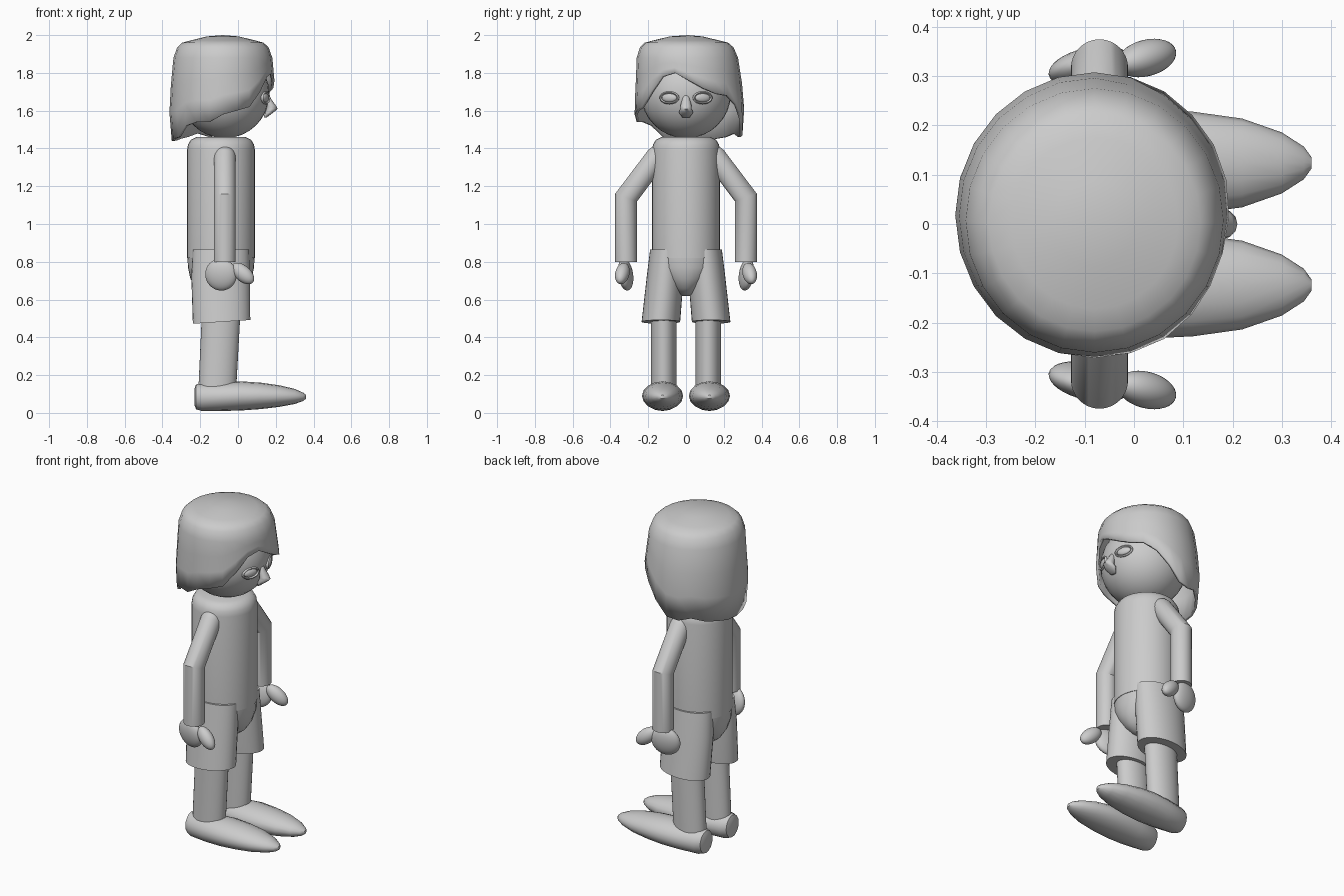
import bpy, bmesh, math
from mathutils import Vector

if "Cube" in bpy.data.objects:
    bpy.data.objects.remove(bpy.data.objects["Cube"])


def finish(name, bm, angle=40):
    bmesh.ops.recalc_face_normals(bm, faces=bm.faces)
    me = bpy.data.meshes.new(name)
    bm.to_mesh(me)
    bm.free()
    ob = bpy.data.objects.new(name, me)
    bpy.context.collection.objects.link(ob)
    bpy.ops.object.select_all(action='DESELECT')
    ob.select_set(True)
    bpy.context.view_layer.objects.active = ob
    bpy.ops.object.shade_smooth_by_angle(angle=math.radians(angle))
    return ob


def loft(name, rings, side=1, n=32, angle=40):
    """Skin elliptical rings given as (centre, half-axis u, half-axis v)."""
    bm = bmesh.new()
    loops = []
    for c, u, v in rings:
        loop = []
        for i in range(n):
            a = 2 * math.pi * i / n
            p = Vector(c) + Vector(u) * math.cos(a) + Vector(v) * math.sin(a)
            p.y *= side
            loop.append(bm.verts.new(p))
        loops.append(loop)
    for a, b in zip(loops, loops[1:]):
        for i in range(n):
            j = (i + 1) % n
            bm.faces.new((a[i], a[j], b[j], b[i]))
    bm.faces.new(loops[0])
    bm.faces.new(loops[-1])
    return finish(name, bm, angle)


def flat(x, y, z, rx, ry, tilt=0):
    return ((x, y, z), (rx, 0, tilt), (0, ry, 0))


def ball(name, loc, radii, rot=(0, 0, 0), seg=32):
    bm = bmesh.new()
    bmesh.ops.create_uvsphere(bm, u_segments=seg, v_segments=seg // 2, radius=1)
    ob = finish(name, bm)
    ob.location, ob.scale = loc, radii
    ob.rotation_euler = [math.radians(r) for r in rot]
    return ob


# Torso with rounded shoulders, and pelvis tapering to the crotch
loft("torso", [flat(-.09, 0, z, r, r) for z, r in
               [(.82, .18), (1.39, .18), (1.42, .175), (1.445, .16), (1.46, .13)]])
loft("pelvis", [flat(-.09, 0, z, rx, ry) for z, rx, ry in
                [(.84, .178, .178), (.77, .175, .175), (.71, .162, .13),
                 (.66, .13, .085), (.63, .09, .05), (.62, .05, .025)]])

for s, tag in ((1, "left"), (-1, "right")):
    # Arm: domed shoulder, mitred elbow, straight forearm
    up, across = Vector((0, -.605, .8)), Vector((0, .046, .035))
    sh = Vector((-.07, .155, 1.355))
    arm = [(sh + up * (.058 * math.sin(t)), (.058 * math.cos(t), 0, 0),
            across * math.cos(t)) for t in (1.5, 1.15, .8, .4, 0)]
    arm += [((-.07, .317, 1.14), (.058, 0, 0), (0, .058, .02)),
            ((-.07, .317, .80), (.058, 0, 0), (0, .058, 0))]
    loft(tag + "_arm", arm, s, angle=30)
    # Hand and thumb
    ball(tag + "_hand", (-.09, s * .32, .732), (.085, .037, .085), (s * -8, 0, s * 12))
    ball(tag + "_thumb", (.025, s * .337, .738), (.073, .037, .042), (0, 40, s * 15))
    # Shorts leg, shin
    loft(tag + "_shorts", [flat(-.09, .098, .865, .15, .092),
                           flat(-.092, .11, .72, .155, .098),
                           flat(-.087, .133, .482, .152, .102, .01)], s)
    loft(tag + "_shin", [flat(-.088, .118, .55, .102, .067),
                         flat(-.11, .118, .12, .1, .067)], s)
    # Pointed shoe with blunt heel
    foot = [(-.23, .085, .035, .045), (-.222, .085, .06, .066), (-.19, .083, .078, .073),
            (-.08, .086, .1, .076), (.02, .09, .109, .077), (.12, .09, .104, .07),
            (.22, .089, .09, .057), (.3, .087, .062, .04), (.345, .085, .033, .022),
            (.36, .085, .012, .01)]
    loft(tag + "_shoe", [((x, .124, z), (0, ry, 0), (0, 0, rz)) for x, z, ry, rz in foot],
         s, n=16)
    # Eye with raised rim
    ball(tag + "_eye", (.145, s * .088, 1.668), (.014, .042, .023), (0, 0, s * 22), 16)
    bm = bmesh.new()
    rim = [[bm.verts.new((.007 * math.cos(b),
                          (.05 + .006 * math.sin(b)) * math.cos(a),
                          (.029 + .006 * math.sin(b)) * math.sin(a)))
            for b in [k * math.pi / 3 for k in range(6)]]
           for a in [k * math.pi / 10 for k in range(20)]]
    for i in range(20):
        for k in range(6):
            q, r = rim[i], rim[(i + 1) % 20]
            bm.faces.new((q[k], q[(k + 1) % 6], r[(k + 1) % 6], r[k]))
    ob = finish(tag + "_eye_rim", bm, 60)
    ob.location, ob.rotation_euler = (.146, s * .088, 1.668), (0, 0, s * math.radians(22))

# Head and wedge nose
ball("head", (-.07, 0, 1.69), (.236, .238, .236))
loft("nose", [flat(.145, 0, 1.70, .008, .014), flat(.16, 0, 1.66, .017, .02),
              flat(.175, 0, 1.625, .027, .03), flat(.18, 0, 1.61, .03, .03),
              flat(.165, 0, 1.59, .022, .038), flat(.145, 0, 1.565, .008, .02)], n=12, angle=60)

# Hair: flat-topped cap with an uneven hem, one hem height per 15 degrees from the front
hem = [1.76, 1.72, 1.69, 1.68, 1.63, 1.55, 1.47, 1.46, 1.48, 1.46, 1.45, 1.44,
       1.44, 1.45, 1.46, 1.52, 1.54, 1.54, 1.58, 1.60, 1.62, 1.70, 1.78, 1.80]
crown = [(1.993, .3), (1.972, .6), (1.96, .76), (1.935, .855), (1.88, .925)]
bm = bmesh.new()
top = bm.verts.new((-.08, .01, 2.0))
n = len(hem)
cols = []
for i, h in enumerate(hem):
    a = 2 * math.pi * i / n
    pts = crown + [(1.88 + (h - 1.88) * t, 0) for t in (.33, .66, 1)]
    col = []
    for z, f in pts:
        if not f:
            f = min(1, .925 + (1.88 - z) * .33)
            if z < 1.55:
                f -= (1.55 - z) * .4
        cy = .018 * min(1, (2 - z) / .3)
        col.append(bm.verts.new((-.08 + .283 * f * math.cos(a), cy + .29 * f * math.sin(a), z)))
    cols.append(col)
for i in range(n):
    p, q = cols[i], cols[(i + 1) % n]
    bm.faces.new((top, p[0], q[0]))
    for k in range(len(p) - 1):
        bm.faces.new((p[k], p[k + 1], q[k + 1], q[k]))
hair = finish("hair", bm, 45)
mod = hair.modifiers.new("thickness", 'SOLIDIFY')
mod.thickness = .015
mod.offset = -1
